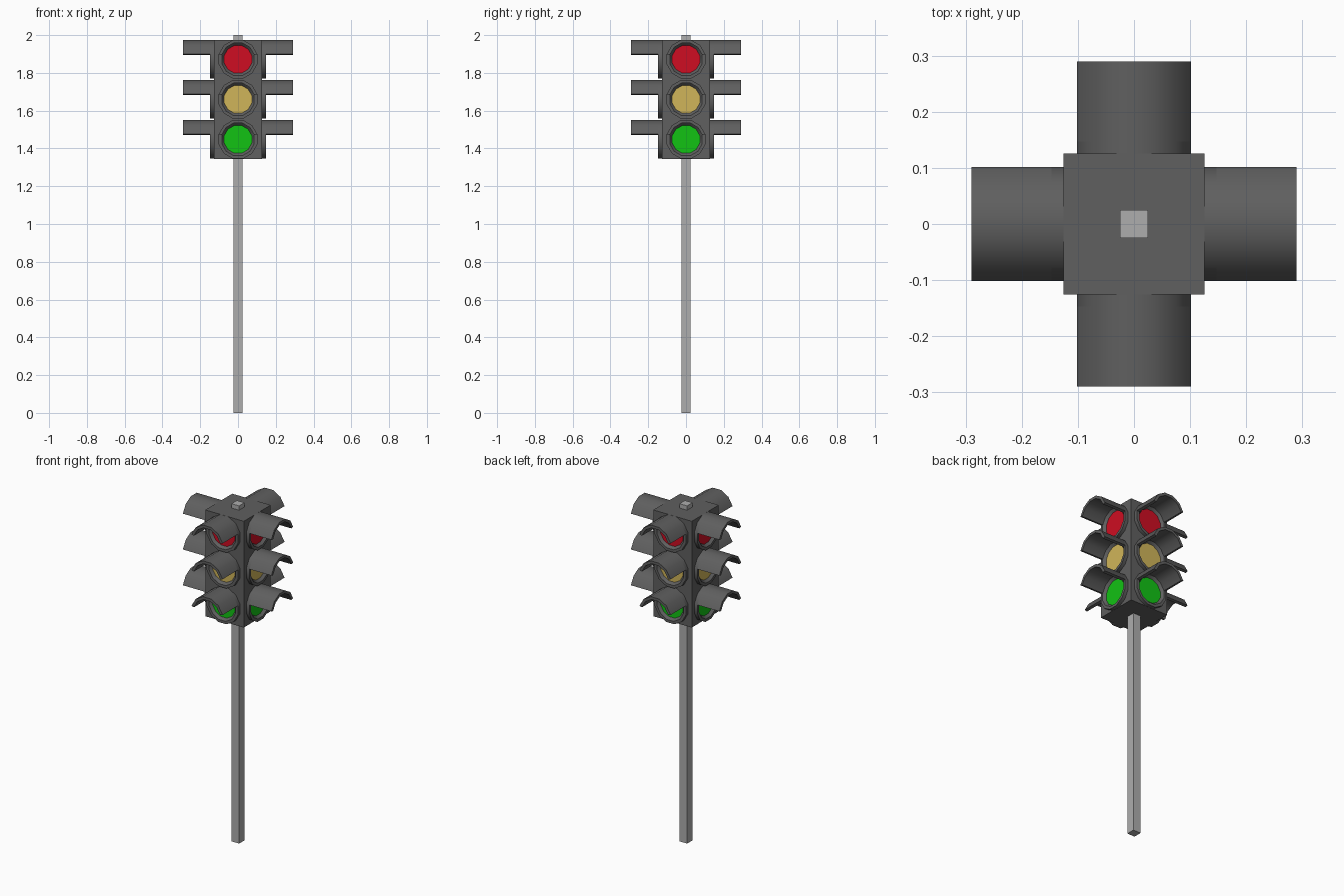
import bpy, bmesh, math
from mathutils import Matrix, Vector

if "Cube" in bpy.data.objects:
    bpy.data.objects.remove(bpy.data.objects["Cube"])

def material(name, rgb):
    m = bpy.data.materials.new(name)
    m.diffuse_color = (*rgb, 1)
    m.use_nodes = True
    m.node_tree.nodes["Principled BSDF"].inputs["Base Color"].default_value = m.diffuse_color
    return m

DARK = material("dark_grey", (0.115, 0.115, 0.115))
STEEL = material("light_grey", (0.42, 0.42, 0.42))
LIGHTS = [("red", material("red", (0.62, 0.004, 0.016))),
          ("amber", material("amber", (0.63, 0.46, 0.10))),
          ("green", material("green", (0.006, 0.54, 0.007)))]

N = 12                                  # sides of each lamp
R = 0.102 / math.cos(math.pi / N)       # outer radius, flat side on top
STEP = 2 * math.pi / N

def finish(name, bm, mat, matrix=None, smooth=False):
    bmesh.ops.recalc_face_normals(bm, faces=bm.faces)
    me = bpy.data.meshes.new(name)
    bm.to_mesh(me)
    bm.free()
    ob = bpy.data.objects.new(name, me)
    bpy.context.collection.objects.link(ob)
    me.materials.append(mat)
    if matrix:
        me.transform(matrix)
    if smooth:
        bpy.ops.object.select_all(action='DESELECT')
        ob.select_set(True)
        bpy.context.view_layer.objects.active = ob
        bpy.ops.object.shade_smooth_by_angle(angle=math.radians(35))
    return ob

def box(name, w, z0, z1, mat):
    bm = bmesh.new()
    bmesh.ops.create_cube(bm, size=1, matrix=Matrix.Translation((0, 0, (z0 + z1) / 2))
                          @ Matrix.Diagonal((w, w, z1 - z0, 1)))
    return finish(name, bm, mat)

def sweep(profile, first, count, closed):
    """Turn a (radius, depth) profile about the y axis in 12-gon steps."""
    bm = bmesh.new()
    full = count == N
    rows = []
    for i in range(count if full else count + 1):
        a = (first + i) * STEP
        rows.append([bm.verts.new((r * math.cos(a), -d, r * math.sin(a))) for r, d in profile])
    k = len(profile)
    for i in range(count):
        p, q = rows[i], rows[(i + 1) % len(rows)]
        for j in range(k if closed else k - 1):
            bm.faces.new((p[j], p[(j + 1) % k], q[(j + 1) % k], q[j]))
    if closed and not full:
        bm.faces.new(rows[0])
        bm.faces.new(rows[-1])
    return bm

# Pole and housing
box("pole", 0.05, 0, 2, STEEL)
box("housing", 0.252, 1.345, 1.9745, DARK)

# Lamps: three on each of the four sides
for side in range(4):
    turn = Matrix.Rotation(side * math.pi / 2, 4, 'Z')
    for i, (colour, mat) in enumerate(LIGHTS):
        place = turn @ Matrix.Translation((0, 0, 1.872 - 0.212 * i))
        tag = f"{colour}_{side}"
        # rim with sloping recess
        finish("rim_" + tag, sweep([(R, 0.12), (R, 0.147), (0.089, 0.147), (0.075, 0.131)],
                                   0.5, N, True), DARK, place, True)
        # hood over the upper part
        finish("hood_" + tag, sweep([(R, 0.146), (R, 0.29), (0.089, 0.29), (0.089, 0.146)],
                                    0.5, 5, True), DARK, place, True)
        # flat lens
        bm = bmesh.new()
        bm.faces.new([bm.verts.new((0.076 * math.cos((j + 0.5) * STEP), -0.132,
                                    0.076 * math.sin((j + 0.5) * STEP))) for j in range(N)])
        bm.normal_update()
        lens = finish("lens_" + tag, bm, mat, place)
        if lens.data.polygons[0].normal.dot(turn @ Vector((0, -1, 0))) < 0:
            lens.data.flip_normals()
